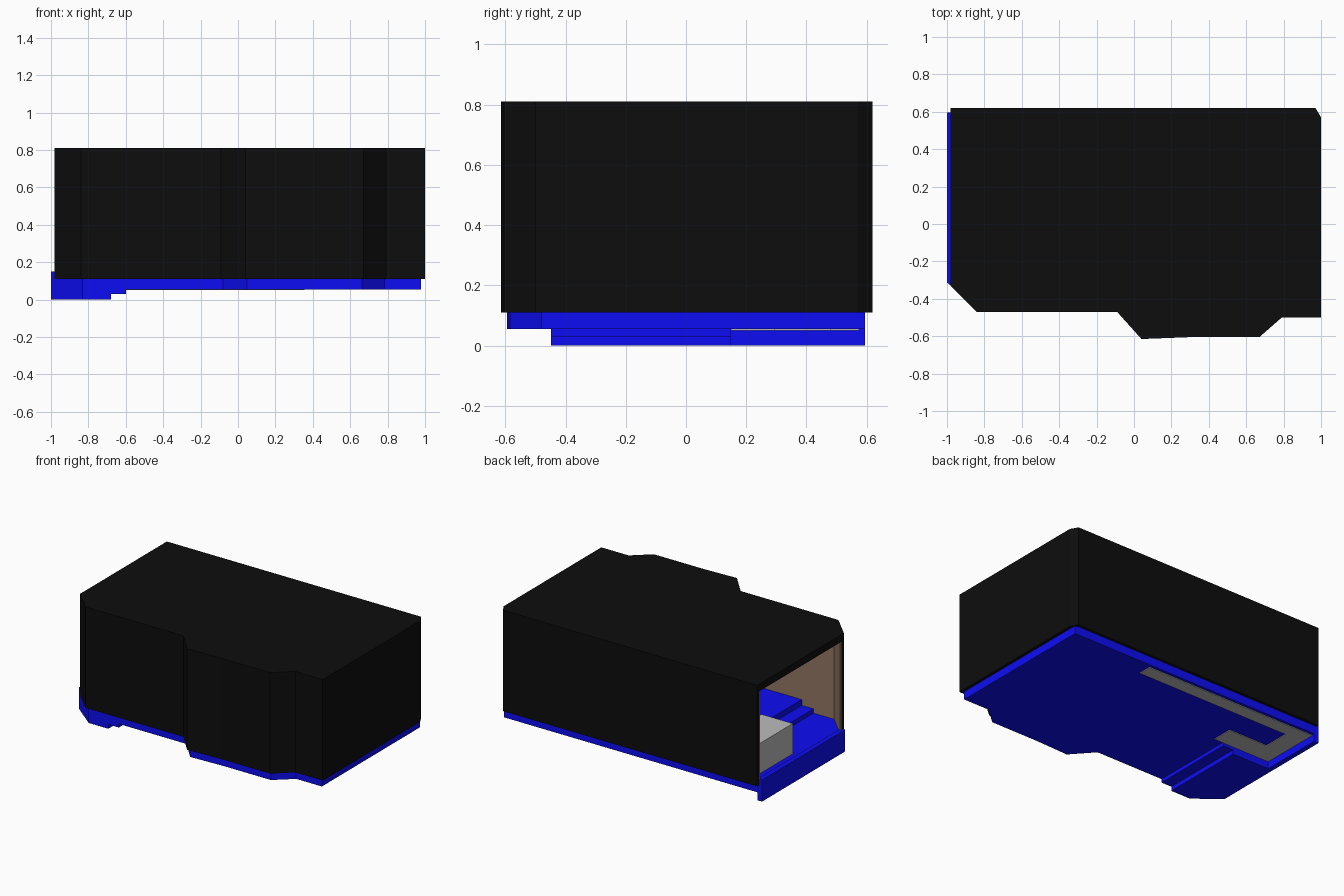
import bpy, bmesh
from mathutils import Vector

if "Cube" in bpy.data.objects:
    bpy.data.objects.remove(bpy.data.objects["Cube"])


def material(name, rgb):
    m = bpy.data.materials.new(name)
    m.diffuse_color = (*rgb, 1)
    m.use_nodes = True
    m.node_tree.nodes["Principled BSDF"].inputs["Base Color"].default_value = m.diffuse_color
    return m


black = material("black", (0.004, 0.004, 0.004))
blue = material("blue", (0.004, 0.004, 0.9))
brown = material("brown", (0.28, 0.18, 0.12))
grey = material("grey", (0.5, 0.5, 0.5))


def prism(name, pts, lo, hi, mat=None, axis="z"):
    """Extrude a closed outline along z (xy outline) or y (xz outline)."""
    place = (lambda a, b, t: (a, b, t)) if axis == "z" else (lambda a, b, t: (a, t, b))
    bm = bmesh.new()
    rings = [[bm.verts.new(place(a, b, t)) for a, b in pts] for t in (lo, hi)]
    bm.faces.new(rings[0])
    bm.faces.new(rings[1])
    for i in range(len(pts)):
        j = (i + 1) % len(pts)
        bm.faces.new((rings[0][i], rings[0][j], rings[1][j], rings[1][i]))
    bmesh.ops.recalc_face_normals(bm, faces=bm.faces)
    mesh = bpy.data.meshes.new(name)
    bm.to_mesh(mesh)
    bm.free()
    ob = bpy.data.objects.new(name, mesh)
    bpy.context.collection.objects.link(ob)
    if mat:
        mesh.materials.append(mat)
    return ob


def rect(x0, x1, y0, y1):
    return [(x0, y0), (x1, y0), (x1, y1), (x0, y1)]


def inset(pts, d):
    """Mitred inward offset; the closing edge (open left end) stays put."""
    n = len(pts)
    lines = []
    for i in range(n):
        a, b = Vector(pts[i]), Vector(pts[(i + 1) % n])
        u = (b - a).normalized()
        off = 0 if i == n - 1 else d
        lines.append((a + Vector((-u.y, u.x)) * off, u))
    out = []
    for i in range(n):
        (p, u), (q, v) = lines[i - 1], lines[i]
        w = q - p
        t = (w.x * v.y - w.y * v.x) / (u.x * v.y - u.y * v.x)
        out.append(tuple(p + u * t))
    return out


def boolean(ob, cutter, op):
    mod = ob.modifiers.new(op, "BOOLEAN")
    mod.operation, mod.object, mod.solver = op, cutter, "EXACT"
    bpy.context.view_layer.objects.active = ob
    bpy.ops.object.modifier_apply(modifier=mod.name)
    bpy.data.objects.remove(cutter)


outline = [(-.98, -.33), (-.84, -.47), (-.09, -.47), (.04, -.615), (.30, -.605),
           (.67, -.605), (.79, -.5), (1, -.5), (1, .57), (.97, .62), (-.98, .62)]
inner, lined = inset(outline, .02), inset(outline, .03)

# Housing: roof slab and walls, open at the left end
prism("housing_roof", outline, .76, .81, black)
prism("housing_walls", outline + inner[::-1], .11, .76, black)
prism("wall_lining", inner + lined[::-1], .12, .759, brown)

# Stepped base with raised lip at the left end
profile = [(-1, 0), (-.68, 0), (-.68, .03), (-.6, .03), (-.6, .055), (.99, .055),
           (.99, .2), (-.58, .2), (-.58, .16), (-.67, .16), (-.67, .13),
           (-.965, .13), (-.965, .15), (-1, .15)]
base = prism("stepped_base", profile, -.7, .7, blue, "y")
trim = inset(outline, .021)
trim = [(-1.01, -.305)] + trim[1:8] + [(.979, .595), (-1.01, .595)]
boolean(base, prism("outline_cutter", trim, -.1, .5), "INTERSECT")
# Recess under the rear left corner
boolean(base, prism("recess_cutter", rect(-.965, -.5, .15, .8), -.1, .055), "DIFFERENCE")

# C-shaped plate on the underside
prism("bottom_plate", [(.355, .48), (.355, .575), (-.965, .575), (-.965, .15),
                       (-.53, .15), (-.53, .295), (-.83, .295), (-.83, .48)],
      .05, .056, grey)

# Block standing on the floor inside the opening
prism("inner_block", rect(-.91, -.67, .13, .57), .13, .34, grey)
